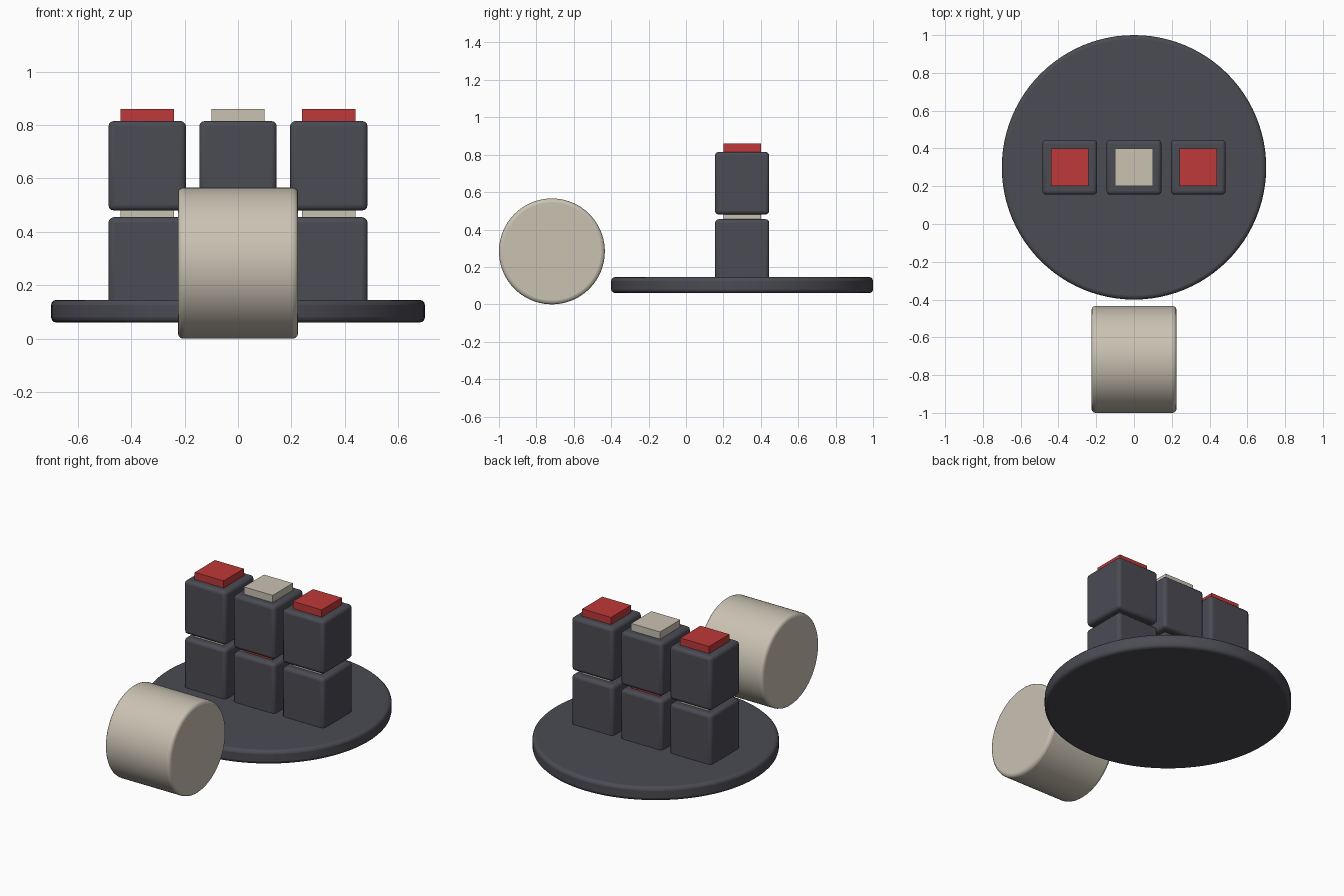
import bpy
from math import pi, radians

cube = bpy.data.objects.get("Cube")
if cube:
    bpy.data.objects.remove(cube, do_unlink=True)


def material(name, rgb):
    m = bpy.data.materials.new(name)
    m.use_nodes = True
    m.diffuse_color = (*rgb, 1)
    m.node_tree.nodes["Principled BSDF"].inputs["Base Color"].default_value = (*rgb, 1)
    return m


charcoal = material("charcoal", (0.07, 0.07, 0.088))
cream = material("cream", (0.59, 0.54, 0.45))
red = material("red", (0.52, 0.04, 0.04))


def finish(name, mat, bevel):
    """Name, colour, round the edges and shade the active object."""
    ob = bpy.context.object
    ob.name = name
    ob.data.materials.append(mat)
    bpy.ops.object.transform_apply(location=False, rotation=True, scale=True)
    if bevel:
        bpy.ops.object.shade_smooth_by_angle(angle=radians(35))
        mod = ob.modifiers.new("rounded_edges", "BEVEL")
        mod.width = bevel
        mod.segments = 3
        mod.limit_method = "ANGLE"
        mod.angle_limit = radians(40)
    return ob


def box(name, mat, x, y, z0, z1, width, bevel=0):
    bpy.ops.mesh.primitive_cube_add(size=1, location=(x, y, (z0 + z1) / 2))
    bpy.context.object.scale = (width, width, z1 - z0)
    return finish(name, mat, bevel)


def cylinder(name, mat, loc, radius, depth, bevel, rot=(0, 0, 0)):
    bpy.ops.mesh.primitive_cylinder_add(vertices=96, radius=radius, depth=depth,
                                        location=loc, rotation=rot)
    return finish(name, mat, bevel)


# Round base plate and the roller lying in front of it
DISC_Y = 0.3
cylinder("base_disc", charcoal, (0, DISC_Y, 0.103), 0.7, 0.085, 0.02)
cylinder("roller", cream, (0, -0.717, 0.283), 0.283, 0.45, 0.02, (0, pi / 2, 0))

# Three columns of two stacked blocks, each block topped by a square cap
columns = {"right": (-0.34, cream, red), "middle": (0, red, cream), "left": (0.34, cream, red)}
for side, (x, low_cap, top_cap) in columns.items():
    for level, z, cap in (("lower", 0.12, low_cap), ("upper", 0.48, top_cap)):
        top = z + 0.335
        box(f"{side}_{level}_block", charcoal, x, DISC_Y, z, top, 0.29, 0.02)
        box(f"{side}_{level}_cap", cap, x, DISC_Y, top - 0.01, top + 0.045, 0.2)
